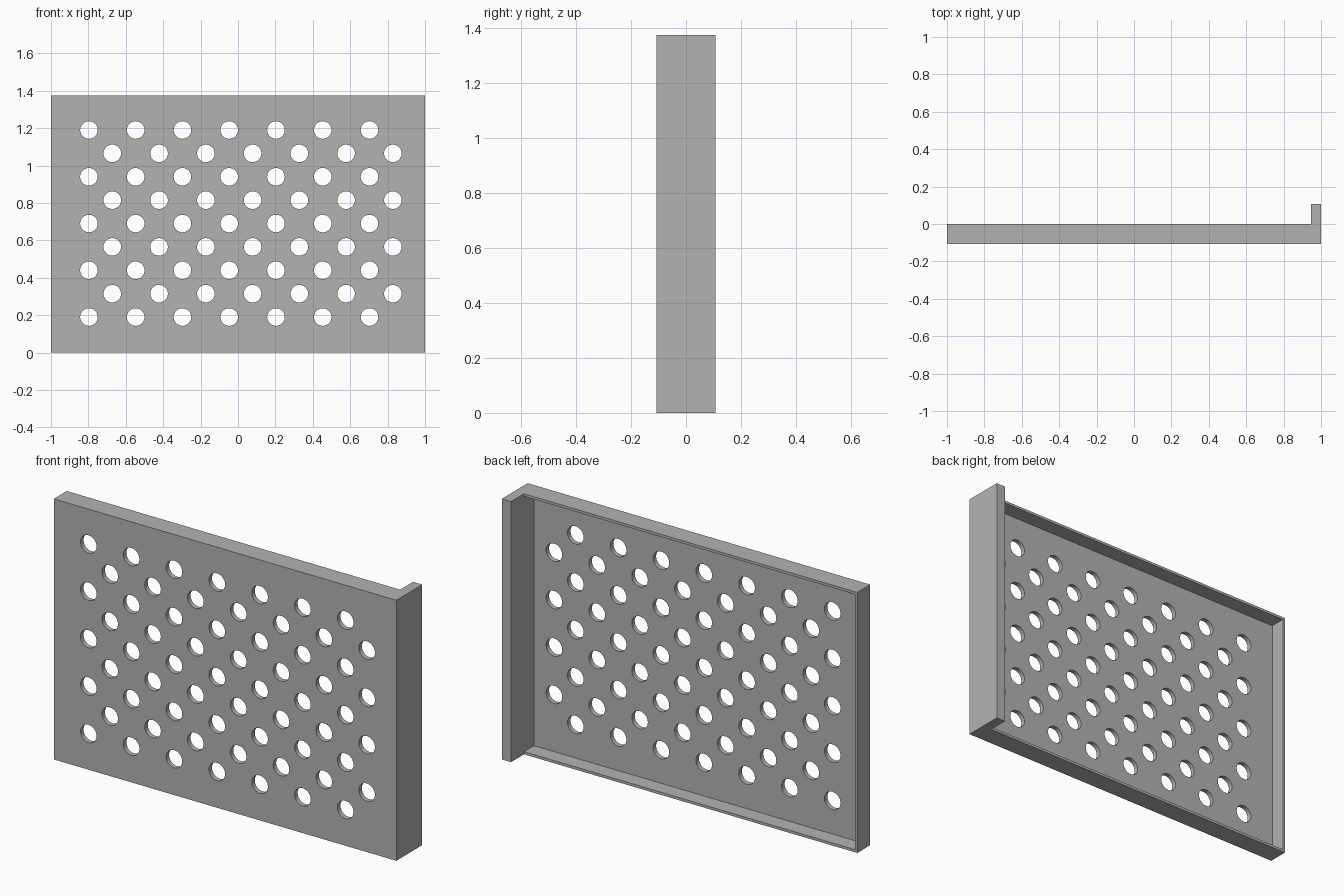
import bpy, bmesh, math
from mathutils import Matrix

if "Cube" in bpy.data.objects:
    bpy.data.objects.remove(bpy.data.objects["Cube"], do_unlink=True)

HEIGHT = 1.375
FRONT, RIM, BACK = -0.108, 0.0, 0.108   # depth levels along y
FLOOR = -0.083                          # inner face of the perforated sheet
WALL = 0.014                            # thin rim around the tray
LIP = 0.946                             # inner face of the tall edge lip
HOLE_R, PITCH = 0.047, 0.25

grey = bpy.data.materials.new("neutral_grey")
grey.use_nodes = True
grey.diffuse_color = (0.45, 0.45, 0.45, 1)
grey.node_tree.nodes["Principled BSDF"].inputs["Base Color"].default_value = (0.45, 0.45, 0.45, 1)


def make_object(name, bm):
    bmesh.ops.recalc_face_normals(bm, faces=bm.faces)
    mesh = bpy.data.meshes.new(name)
    bm.to_mesh(mesh)
    bm.free()
    mesh.materials.append(grey)
    obj = bpy.data.objects.new(name, mesh)
    bpy.context.collection.objects.link(obj)
    return obj


def prism(name, outline, z0, z1):
    """Extrude an x-y outline from z0 up to z1."""
    bm = bmesh.new()
    face = bm.faces.new([bm.verts.new((x, y, z0)) for x, y in outline])
    top = bmesh.ops.extrude_face_region(bm, geom=[face])["geom"]
    verts = [v for v in top if isinstance(v, bmesh.types.BMVert)]
    bmesh.ops.translate(bm, verts=verts, vec=(0, 0, z1 - z0))
    return make_object(name, bm)


def cut(target, cutter):
    """Subtract the cutter, apply the result and drop the cutter."""
    cutter.hide_render = True
    mod = target.modifiers.new("cut", 'BOOLEAN')
    mod.operation, mod.solver, mod.object = 'DIFFERENCE', 'EXACT', cutter
    bpy.context.view_layer.objects.active = target
    bpy.ops.object.modifier_apply(modifier=mod.name)
    bpy.data.objects.remove(cutter, do_unlink=True)


# Tray body with the tall lip on one side
panel = prism("perforated_panel", [(-1, FRONT), (1, FRONT), (1, BACK), (LIP, BACK),
                                   (LIP, RIM), (-1, RIM)], 0, HEIGHT)

# Shallow pocket in the back, leaving a thin rim
pocket = prism("pocket_cutter", [(WALL - 1, FLOOR), (LIP, FLOOR), (LIP, 0.05), (WALL - 1, 0.05)],
               WALL, HEIGHT - WALL)
cut(panel, pocket)

# Staggered round holes: odd rows shift by half a pitch
bm = bmesh.new()
turn = Matrix.Rotation(math.pi / 2, 4, 'X')
for row in range(9):
    for col in range(7):
        x = -0.797 + PITCH * (col + 0.5 * (row % 2))
        z = 0.19 + PITCH / 2 * row
        bmesh.ops.create_cone(bm, cap_ends=True, segments=32, radius1=HOLE_R, radius2=HOLE_R,
                              depth=0.1, matrix=Matrix.Translation((x, -0.1, z)) @ turn)
cut(panel, make_object("hole_cutter", bm))

# Smooth hole walls, sharp edges everywhere else
bpy.ops.object.select_all(action='DESELECT')
panel.select_set(True)
bpy.context.view_layer.objects.active = panel
bpy.ops.object.shade_smooth_by_angle(angle=math.radians(30))
